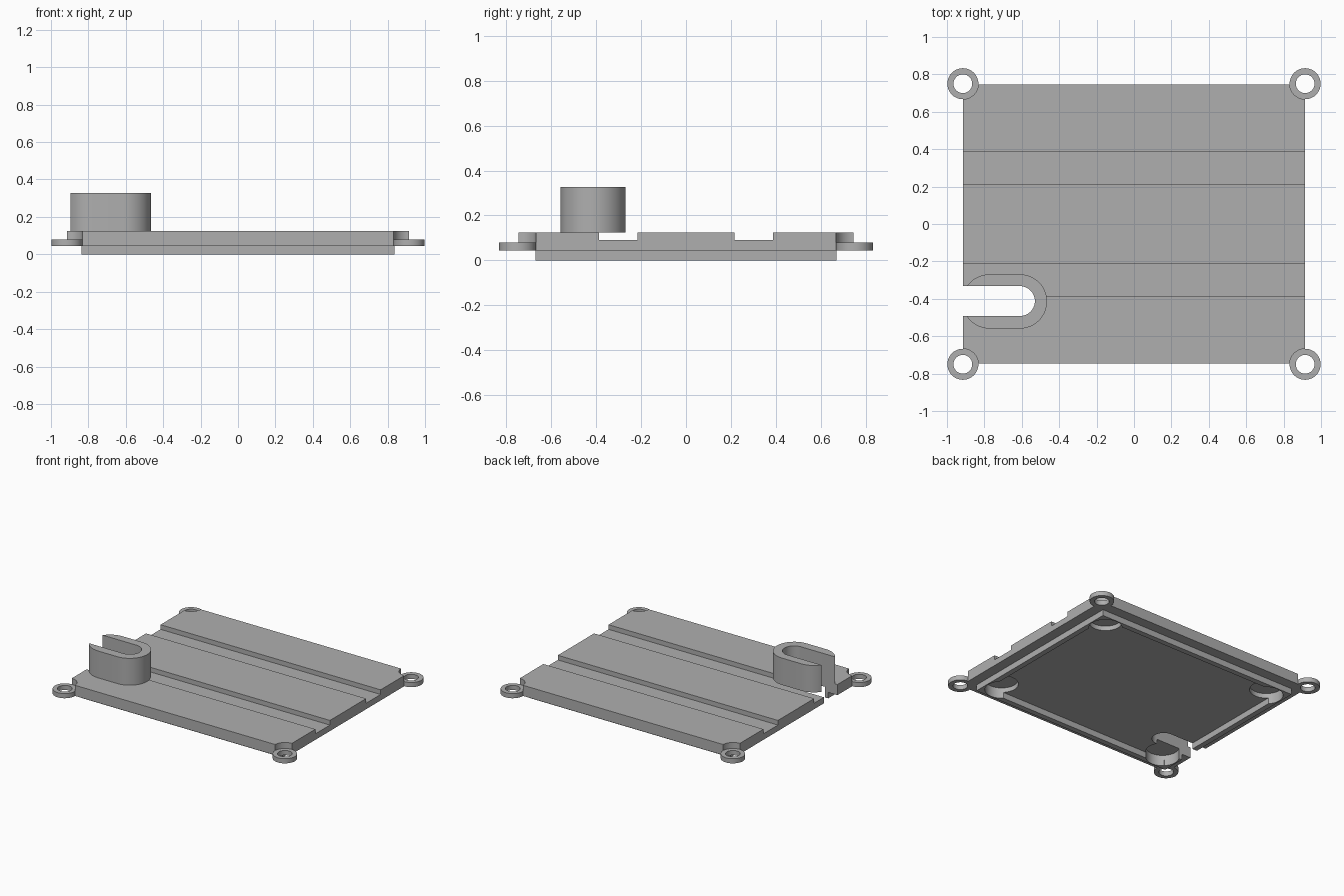
import bpy, bmesh, math

cube = bpy.data.objects.get("Cube")
if cube:
    bpy.data.objects.remove(cube, do_unlink=True)

# Single material
grey = bpy.data.materials.new("plain grey")
grey.use_nodes = True
colour = (0.43, 0.43, 0.43, 1)
grey.diffuse_color = colour
grey.node_tree.nodes["Principled BSDF"].inputs["Base Color"].default_value = colour


def prism(name, points, z0, z1):
    """Extrude a flat outline from z0 to z1."""
    bm = bmesh.new()
    face = bm.faces.new([bm.verts.new((x, y, z0)) for x, y in points])
    top = bmesh.ops.extrude_face_region(bm, geom=[face])["geom"]
    verts = [g for g in top if isinstance(g, bmesh.types.BMVert)]
    bmesh.ops.translate(bm, verts=verts, vec=(0, 0, z1 - z0))
    bmesh.ops.recalc_face_normals(bm, faces=bm.faces)
    mesh = bpy.data.meshes.new(name)
    bm.to_mesh(mesh)
    bm.free()
    mesh.materials.append(grey)
    obj = bpy.data.objects.new(name, mesh)
    bpy.context.collection.objects.link(obj)
    return obj


def rect(x0, x1, y0, y1):
    return [(x0, y0), (x1, y0), (x1, y1), (x0, y1)]


def slot_outline(x0, x1, y, r, n=24):
    """Rounded slot whose end arcs are centred on x0 and x1."""
    pts = []
    for cx, start in ((x1, -math.pi / 2), (x0, math.pi / 2)):
        for i in range(n + 1):
            a = start + math.pi * i / n
            pts.append((cx + r * math.cos(a), y + r * math.sin(a)))
    return pts


def circle(x, y, r, n=48):
    return [(x + r * math.cos(math.tau * i / n), y + r * math.sin(math.tau * i / n))
            for i in range(n)]


def cut(obj, points, z0, z1):
    """Subtract an extruded outline from the object."""
    cutter = prism("cutter", points, z0, z1)
    cutter.hide_render = True
    mod = obj.modifiers.new("cut", 'BOOLEAN')
    mod.operation = 'DIFFERENCE'
    mod.solver = 'EXACT'
    mod.object = cutter
    bpy.ops.object.select_all(action='DESELECT')
    bpy.context.view_layer.objects.active = obj
    obj.select_set(True)
    bpy.ops.object.modifier_apply(modifier=mod.name)
    bpy.data.objects.remove(cutter, do_unlink=True)


HX, HY = 0.915, 0.747
FLOOR, TOP = 0.045, 0.125
corners = [(sx, sy) for sx in (-1, 1) for sy in (-1, 1)]
slot = slot_outline(-1.2, -0.61, -0.412, 0.08)

# Cover plate with two grooves running across
plate = prism("cover_plate", rect(-HX, HX, -HY, HY), FLOOR, TOP)
for s in (-1, 1):
    y0, y1 = sorted((s * 0.215, s * 0.387))
    cut(plate, rect(-1.1, 1.1, y0, y1), 0.09, 0.2)

# Lip that locates the cover underneath
lip = prism("locating_lip", rect(-0.838, 0.838, -0.67, 0.67), 0, FLOOR)
cut(lip, rect(-0.798, 0.798, -0.63, 0.63), -0.1, 0.1)

# Corner clearances, round pockets underneath, and screw lugs
parts = [plate, lip]
for sx, sy in corners:
    cx, cy = sx * HX, sy * 0.75
    cut(plate, circle(cx, cy, 0.083), -0.1, 0.3)
    for part in (plate, lip):
        cut(part, circle(cx - sx * 0.2, cy - sy * 0.2, 0.114), -0.1, 0.08)
    side = ("left" if sx > 0 else "right") + ("_back" if sy > 0 else "_front")
    lug = prism("screw_lug_" + side, circle(cx, cy, 0.083), FLOOR, 0.08)
    cut(lug, circle(cx, cy, 0.05), -0.1, 0.2)
    parts.append(lug)

# Raised cable guide with an open slot through the cover
guide = prism("cable_guide", slot_outline(-0.773, -0.61, -0.414, 0.145), TOP, 0.327)
parts.append(guide)
for part in (plate, lip, guide):
    cut(part, slot, -0.1, 0.5)

# Smooth the round walls, keep edges sharp
bpy.ops.object.select_all(action='DESELECT')
for part in parts:
    part.select_set(True)
bpy.context.view_layer.objects.active = plate
bpy.ops.object.shade_smooth_by_angle(angle=math.radians(30))
